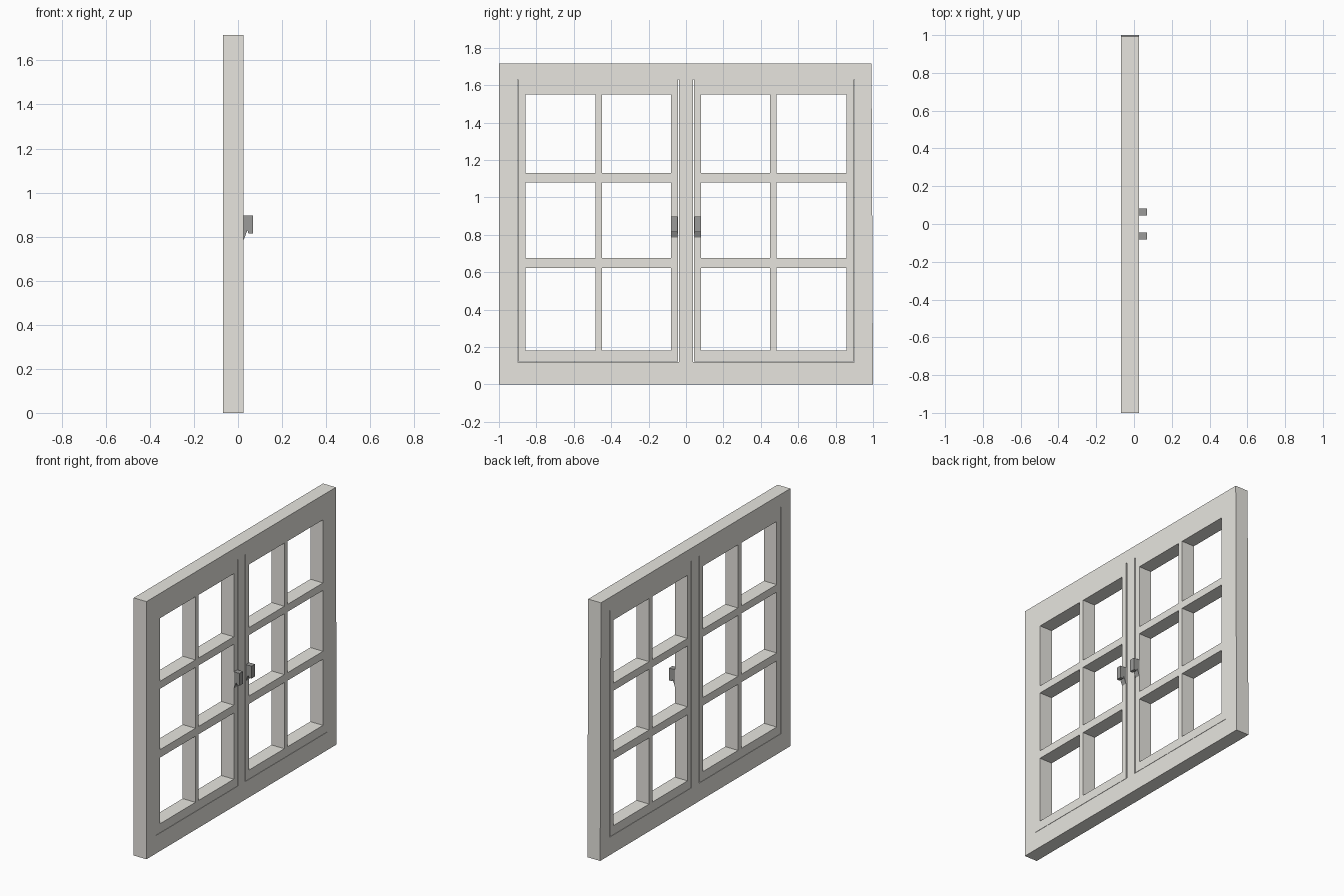
import bpy, bmesh

if "Cube" in bpy.data.objects:
    bpy.data.objects.remove(bpy.data.objects["Cube"])

X0, X1 = -0.068, 0.026   # back and front planes of the window


def material(name, rgb):
    m = bpy.data.materials.new(name)
    m.diffuse_color = (*rgb, 1)
    m.use_nodes = True
    m.node_tree.nodes["Principled BSDF"].inputs["Base Color"].default_value = m.diffuse_color
    return m


PAINT = material("warm_white_paint", (0.80, 0.785, 0.74))
METAL = material("grey_metal", (0.33, 0.33, 0.32))


def finish(name, bm, mat):
    bmesh.ops.recalc_face_normals(bm, faces=bm.faces)
    me = bpy.data.meshes.new(name)
    bm.to_mesh(me)
    bm.free()
    me.materials.append(mat)
    ob = bpy.data.objects.new(name, me)
    bpy.context.collection.objects.link(ob)
    return ob


def extrude_x(bm, depth):
    r = bmesh.ops.extrude_face_region(bm, geom=bm.faces[:])
    vs = [g for g in r["geom"] if isinstance(g, bmesh.types.BMVert)]
    bmesh.ops.translate(bm, verts=vs, vec=(depth, 0, 0))


def lattice(name, ys, zs):
    """Slab in the y/z plane; cells with odd row and odd column are holes."""
    bm = bmesh.new()
    v = [[bm.verts.new((X0, y, z)) for z in zs] for y in ys]
    for i in range(len(ys) - 1):
        for j in range(len(zs) - 1):
            if not (i % 2 and j % 2):
                bm.faces.new((v[i][j], v[i + 1][j], v[i + 1][j + 1], v[i][j + 1]))
    extrude_x(bm, X1 - X0)
    bmesh.ops.dissolve_limit(bm, angle_limit=0.01, verts=bm.verts, edges=bm.edges)
    # upper right corner leans in slightly
    for p in bm.verts:
        if p.co.y > 0.99 and p.co.z > 1.7:
            p.co.y = 0.992
    return finish(name, bm, PAINT)


# outer frame with centre post
lattice("outer_frame", [-1, -0.9, -0.037, 0.037, 0.9, 1], [0, 0.12, 1.63, 1.715])

# two sashes, each two panes wide and three high, with thin gaps to the frame
sash_y = [0.044, 0.081, 0.45, 0.485, 0.857, 0.898]
sash_z = [0.122, 0.182, 0.622, 0.675, 1.08, 1.13, 1.55, 1.63]
lattice("right_sash", sash_y, sash_z)
lattice("left_sash", [-y for y in reversed(sash_y)], sash_z)

# handles: a block with a slanted lower lip
profile = [(X1, 0.897), (0.068, 0.897), (0.068, 0.815), (0.047, 0.815),
           (0.043, 0.83), (X1, 0.786)]
for side, y in (("left", -0.081), ("right", 0.045)):
    bm = bmesh.new()
    bm.faces.new([bm.verts.new((x, y, z)) for x, z in profile])
    r = bmesh.ops.extrude_face_region(bm, geom=bm.faces[:])
    bmesh.ops.translate(bm, vec=(0, 0.036, 0),
                        verts=[g for g in r["geom"] if isinstance(g, bmesh.types.BMVert)])
    finish(side + "_handle", bm, METAL)
